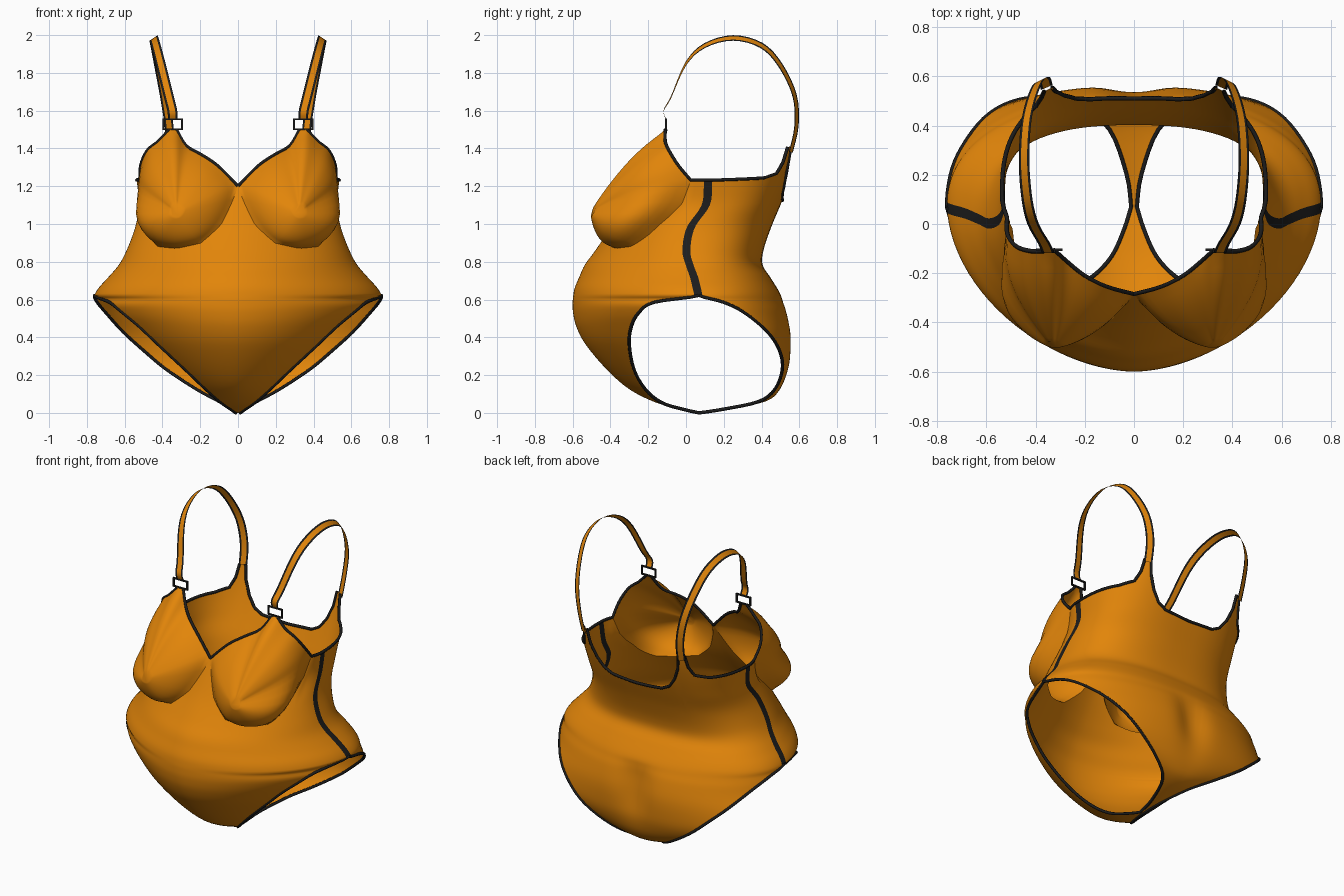
import bpy, bmesh
from math import sin, cos, acos, pi, exp
from mathutils import Vector

cube = bpy.data.objects.get("Cube")
if cube:
    bpy.data.objects.remove(cube, do_unlink=True)


def material(name, rgb):
    mat = bpy.data.materials.new(name)
    mat.use_nodes = True
    mat.diffuse_color = (*rgb, 1)
    bsdf = next(n for n in mat.node_tree.nodes if n.type == 'BSDF_PRINCIPLED')
    bsdf.inputs["Base Color"].default_value = (*rgb, 1)
    bsdf.inputs["Roughness"].default_value = 0.7
    return mat


ORANGE = material("orange fabric", (0.76, 0.235, 0.003))
BLACK = material("black trim", (0.012, 0.012, 0.012))


def finish(name, bm, mats, smooth=True):
    bmesh.ops.remove_doubles(bm, verts=bm.verts, dist=0.0005)
    bmesh.ops.recalc_face_normals(bm, faces=bm.faces)
    for f in bm.faces:
        f.smooth = smooth
    mesh = bpy.data.meshes.new(name)
    bm.to_mesh(mesh)
    bm.free()
    for m in mats:
        mesh.materials.append(m)
    ob = bpy.data.objects.new(name, mesh)
    bpy.context.scene.collection.objects.link(ob)
    mod = ob.modifiers.new("mirror", 'MIRROR')
    mod.use_clip = True


def skin(bm, rows, paint=lambda i, j: 0, wrap=False):
    """Join rows of points with quads."""
    grid = [[bm.verts.new(p) for p in row] for row in rows]
    n = len(rows[0])
    for i in range(len(rows) - 1):
        for j in range(n if wrap else n - 1):
            k = (j + 1) % n
            f = bm.faces.new((grid[i][j], grid[i][k], grid[i + 1][k], grid[i + 1][j]))
            f.material_index = paint(i, j)
    return grid


def spline(keys, r, floor=0):
    """Smooth interpolation of a list of tuples at row number r."""
    i = max(0, min(int(r), len(keys) - 2))
    t = r - i
    a, b = keys[max(i - 1, floor)], keys[i]
    c, d = keys[i + 1], keys[min(i + 2, len(keys) - 1)]
    return [q + 0.5 * t * (s - p + t * (2 * p - 5 * q + 4 * s - v + t * (3 * (q - s) + v - p)))
            for p, q, s, v in zip(a, b, c, d)]


def smooth_path(points, steps=4):
    n = (len(points) - 1) * steps
    return [Vector(spline(points, i / steps)) for i in range(n + 1)]


def ramp(keys, u):
    for (a, p), (b, q) in zip(keys, keys[1:]):
        if u <= b:
            return p + (q - p) * (u - a) / (b - a)
    return keys[-1][1]


# Body sections: height, centre y, side x, side y (below the hip the side is the leg edge)
FRONT_LOW = [(0, .07, .012, .07), (.02, -.03, .04, -.02), (.055, -.16, .09, -.13),
             (.125, -.3, .17, -.215), (.23, -.42, .28, -.275), (.36, -.53, .42, -.3),
             (.455, -.58, .52, -.29), (.53, -.598, .61, -.25), (.585, -.6, .68, -.17)]
BACK_LOW = [(0, .07, .012, .07), (.02, .22, .03, .2), (.06, .42, .1, .385),
            (.125, .5, .22, .47), (.23, .545, .38, .51), (.33, .56, .5, .495),
            (.43, .56, .61, .43), (.53, .54, .7, .31), (.585, .52, .745, .2)]
# Shared upper sections: height, front y, back y, side x, side y
UPPER = [(.622, -.597, .505, .76, .07), (.665, -.588, .48, .735, .06),
         (.72, -.565, .445, .685, .045), (.785, -.535, .405, .63, .02),
         (.86, -.48, .41, .59, 0), (.98, -.4, .45, .545, .02), (1.1, -.335, .5, .525, .1),
         (1.22, -.275, .55, .535, .11), (1.34, -.22, .59, .55, .11), (1.46, -.2, .615, .56, .11)]
HIP, WAIST, HIP_Y = 9, 13, .07
FRONT = FRONT_LOW + [(z, f, x, y) for z, f, b, x, y in UPPER]
BACK = BACK_LOW + [(z, b, x, y) for z, f, b, x, y in UPPER]
# Upper edge as row number, from the centre (0) to the side seam (1)
FRONT_TOP = [(0, 15.83), (.06, 15), (.13, 14.1), (.25, 13.35), (.4, 13.1), (.55, 13.2),
             (.66, 13.7), (.74, 14.4), (.8, 15.2), (.833, 16.1), (1, 16.1)]
BACK_TOP = [(0, 15.2), (.15, 15.3), (.22, 15.55), (.28, 16.1), (.32, 16.8), (.333, 17.5),
            (.385, 17.5), (.41, 16.9), (.46, 16.4), (.6, 16.2), (1, 16.1)]


def body_point(back, u, r):
    """Point on a rounded section, which the leg opening cuts short below the hip."""
    z, c, ex, ey = spline(BACK if back else FRONT, r)
    fullness = 2.25 + .45 * max(0, min(1, (r - HIP) / 6)) if back else 1.8
    arc, mid = pi / 2, HIP_Y
    if r >= HIP:   # keeps both side seams together
        ex, mid = spline(BACK if back else FRONT, r, HIP)[2:]
    else:
        cut = (ey - mid) / (c - mid) if abs(c - mid) > .001 else 0
        arc = acos(max(0, min(.97, cut)) ** (fullness / 2))
    p = 2 / fullness
    x = ex * (sin(u * arc) / sin(arc)) ** p
    y = mid + (c - mid) * max(cos(u * arc), 0) ** p
    if back:   # soft centre crease of the seat
        y -= 0.04 * exp(-(x / .1) ** 2) * exp(-((r - 6) / 1.8) ** 2)
    return Vector((x, y, z))


def top_row(back, u):
    return ramp(BACK_TOP if back else FRONT_TOP, u)


# Body panels with dark side seams
STEPS = 4
bm = bmesh.new()
for back in (False, True):
    columns = [i / 24 for i in range(24)] + [.984 if back else .965, 1]
    rows = [[body_point(back, u, i / STEPS) for u in columns] for i in range(WAIST * STEPS)]
    rows += [[body_point(back, u, WAIST + (top_row(back, u) - WAIST) * i / 14) for u in columns]
             for i in range(15)]
    skin(bm, rows, lambda i, j: int(j == len(columns) - 2 and i >= HIP * STEPS))
finish("body_panels", bm, [ORANGE, BLACK])

# Cups: domes from the body edge and neckline up to an apex
lower = [body_point(False, i / 24, top_row(False, i / 24)) for i in range(21)]
armhole = smooth_path([lower[-1], (.515, -.04, 1.31), (.48, -.09, 1.39), (.42, -.11, 1.44),
                       (.365, -.11, 1.5)])
neckline = smooth_path([(.325, -.105, 1.5), (.275, -.15, 1.415), (.2, -.21, 1.37),
                        (.11, -.255, 1.31), lower[0]])
outline = lower + armhole[1:] + neckline[:-1]
apex = Vector((.325, -.505, 1.06))


def dome(b, t):
    d = b - apex
    flat = Vector((d.x, d.z)).normalized()
    out, rise = max(0, flat.x), max(0, flat.y)
    swell = sin(pi * t ** 1.5)
    sx = t + swell * (.06 + .7 * out * (1 - .65 * rise))
    sz = t + swell * (.06 + .1 * max(0, -flat.y))
    depth = t ** (1.55 - .35 * flat.y)
    return Vector((max(0, apex.x + d.x * sx), apex.y + d.y * depth, apex.z + d.z * sz))


bm = bmesh.new()
rings = skin(bm, [[dome(b, 1 - i / 14) for b in outline] for i in range(14)], wrap=True)
bm.faces.new(rings[-1])
inner = [v for ring in rings[1:] for v in ring]
for _ in range(4):
    bmesh.ops.smooth_vert(bm, verts=inner, factor=.5,
                          use_axis_x=True, use_axis_y=True, use_axis_z=True)
finish("cups", bm, [ORANGE])


def sweep(name, path, section, mats, paint=lambda i, j: 0, closed=True, hint=None):
    """Carry a flat or round section along a path."""
    rows, side = [], Vector((.6, .5, .62))
    for i, p in enumerate(path):
        tangent = (path[min(i + 1, len(path) - 1)] - path[max(i - 1, 0)]).normalized()
        if hint:
            side = hint(p)
        side = (side - tangent * side.dot(tangent)).normalized()
        up = tangent.cross(side)
        rows.append([p + side * a + up * b for a, b in section])
    bm = bmesh.new()
    skin(bm, rows, paint, closed)
    finish(name, bm, mats)


# Dark piping along every open edge
CORD = [(.009 * cos(i * pi / 3), .009 * sin(i * pi / 3)) for i in range(6)]
leg = [body_point(False, 1, HIP - i / 4) for i in range(HIP * 4 + 1)]
leg += [body_point(True, 1, i / 4) for i in range(1, HIP * 4 + 1)]


def back_edge(start, stop):
    us = [start + (stop - start) * i / 24 for i in range(25)]
    return [body_point(True, u, top_row(True, u)) for u in us]


under_arm = back_edge(.385, 1) + [body_point(False, u, 16.1) for u in (.96, .9)] + armhole
for name, path in (("leg_piping", leg), ("back_neck_piping", back_edge(0, .333)),
                   ("armhole_piping", under_arm), ("front_neck_piping", neckline)):
    sweep(name, path, CORD, [BLACK])

# Shoulder straps: flat ribbons with dark borders, turning with the shoulder
strap = smooth_path([(.345, -.105, 1.553), (.348, -.118, 1.6),
                     (.365, -.08, 1.67), (.41, 0, 1.85), (.435, .1, 1.945), (.447, .25, 1.985),
                     (.44, .4, 1.945), (.42, .5, 1.84), (.39, .575, 1.68),
                     (.365, .585, 1.52), (.355, .555, 1.38)])
sweep("shoulder_straps", strap, [(-.026, 0), (-.015, 0), (.015, 0), (.026, 0)],
      [ORANGE, BLACK], lambda i, j: int(j != 1), False,
      lambda p: Vector((1, -max(0, p.y - .1), -1.4 * max(0, p.z - 1.5))))

# Strap clasps: thin open frames joining each strap to its cup
bm = bmesh.new()
for dx, dz, w, h in ((0, .026, .106, .009), (0, -.026, .106, .009),
                     (.049, 0, .009, .06), (-.049, 0, .009, .06)):
    made = bmesh.ops.create_cube(bm, size=1)["verts"]
    bmesh.ops.scale(bm, vec=(w, .01, h), verts=made)
    bmesh.ops.translate(bm, vec=(.345 + dx, -.105, 1.528 + dz), verts=made)
finish("strap_clasps", bm, [BLACK], smooth=False)
